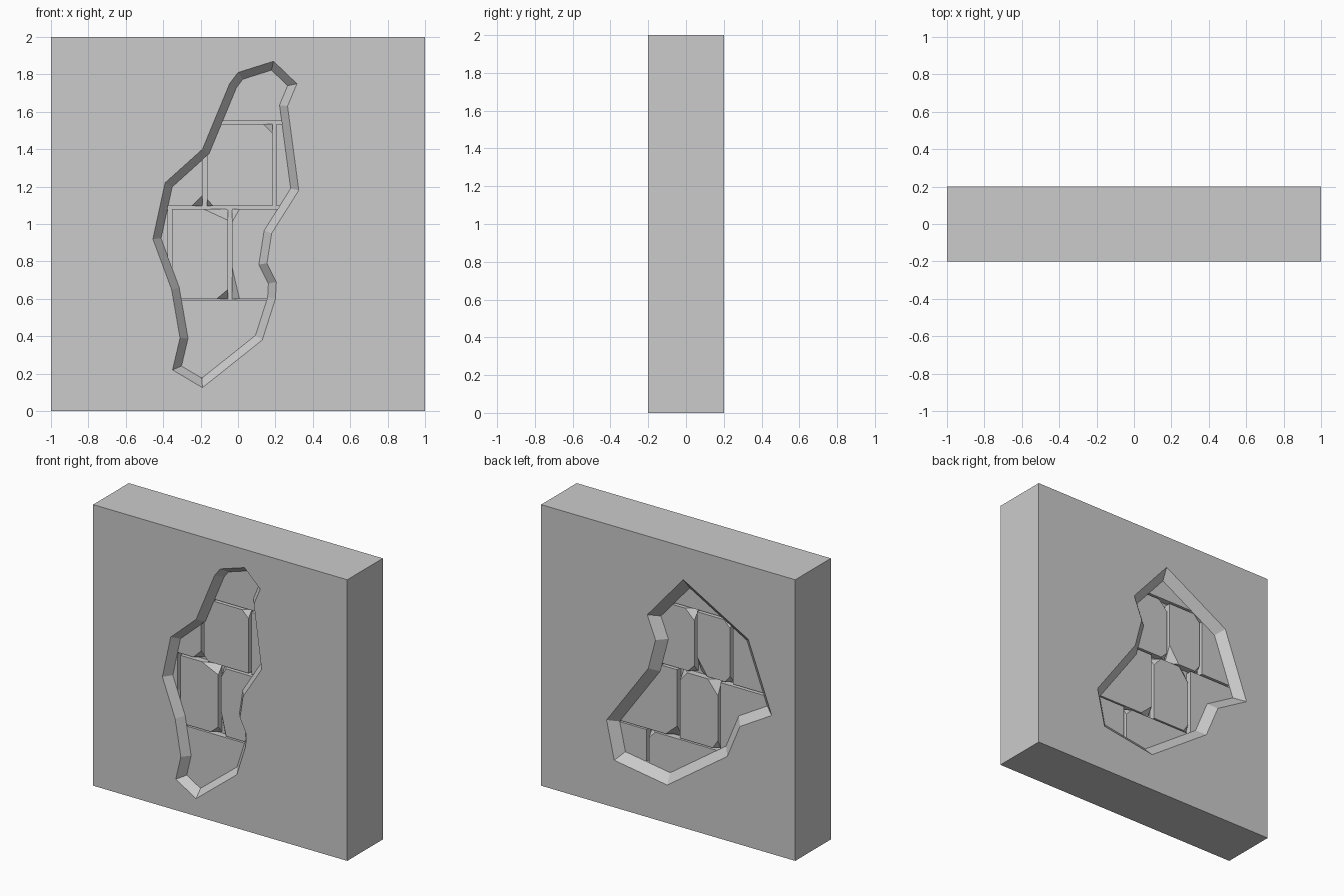
import bpy, bmesh
from mathutils import Vector

if "Cube" in bpy.data.objects:
    bpy.data.objects.remove(bpy.data.objects["Cube"])

BRICK_Y = 0.145   # half depth of the brick faces
MORTAR_Y = 0.10   # half depth of the mortar bed


def finish(name, bm):
    bmesh.ops.recalc_face_normals(bm, faces=bm.faces)
    me = bpy.data.meshes.new(name)
    bm.to_mesh(me)
    bm.free()
    ob = bpy.data.objects.new(name, me)
    bpy.context.collection.objects.link(ob)
    return ob


def add_box(name, x0, x1, y0, y1, z0, z1, chips=()):
    bm = bmesh.new()
    bmesh.ops.create_cube(bm, size=1)
    for v in bm.verts:
        v.co = Vector((x1 if v.co.x > 0 else x0, y1 if v.co.y > 0 else y0,
                       z1 if v.co.z > 0 else z0))
    # broken corners: side signs followed by the cut length on each axis
    for sx, sy, sz, a, b, c in chips:
        p = Vector((x1 if sx > 0 else x0, y1 if sy > 0 else y0, z1 if sz > 0 else z0))
        r = bmesh.ops.bisect_plane(bm, geom=bm.verts[:] + bm.edges[:] + bm.faces[:],
                                   plane_co=p - Vector((sx * a, 0, 0)),
                                   plane_no=Vector((sx / a, sy / b, sz / c)).normalized(),
                                   clear_outer=True)
        bmesh.ops.holes_fill(bm, edges=[e for e in bm.edges if e.is_boundary])
    return finish(name, bm)


def inset(points, d):
    """Move a closed outline inward by d with mitred corners."""
    pts = [Vector(p) for p in points]
    n = len(pts)
    area = sum(pts[i - 1].x * pts[i].y - pts[i].x * pts[i - 1].y for i in range(n))
    s = 1 if area > 0 else -1
    out = []
    for i in range(n):
        u = (pts[i] - pts[i - 1]).normalized()
        v = (pts[(i + 1) % n] - pts[i]).normalized()
        n1, n2 = Vector((-u.y, u.x)) * s, Vector((-v.y, v.x)) * s
        out.append(pts[i] + (n1 + n2) * d / max(0.5, 1 + n1.dot(n2)))
    return out


def hole_cutter(name, outline, side, taper):
    bm = bmesh.new()
    rings = []
    for y, d in ((0.25, 0), (0.2, 0), (BRICK_Y, taper), (MORTAR_Y, taper)):
        rings.append([bm.verts.new((p.x, side * y, p.y)) for p in inset(outline, d)])
    n = len(outline)
    for a, b in zip(rings, rings[1:]):
        for i in range(n):
            bm.faces.new((a[i - 1], a[i], b[i], b[i - 1]))
    bm.faces.new(rings[0])
    bm.faces.new(rings[-1])
    ob = finish(name, bm)
    ob.hide_render = True
    return ob


# Plaster wall with a broken patch on each face
front = [(.19, 1.87), (.315, 1.75), (.265, 1.63), (.325, 1.18), (.18, .95), (.155, .79),
         (.205, .69), (.2, .60), (.13, .38), (-.19, .125), (-.35, .22), (-.31, .39),
         (-.355, .65), (-.455, .92), (-.39, 1.22), (-.19, 1.40), (-.045, 1.75), (0, 1.81)]
back = [(-.118, 1.765), (.165, 1.44), (.10, 1.277), (.157, 1.06), (.485, .605),
        (.425, .335), (.008, .27), (-.465, .60), (-.565, .84), (-.815, .985), (-.63, 1.477)]
wall = add_box("plaster_wall", -1, 1, -.2, .2, 0, 2)
cutters = [hole_cutter("front_hole_cutter", front, -1, .042),
           hole_cutter("back_hole_cutter", back, 1, .06)]
for c in cutters:
    m = wall.modifiers.new("hole", 'BOOLEAN')
    m.operation = 'DIFFERENCE'
    m.solver = 'EXACT'
    m.object = c
bpy.context.view_layer.objects.active = wall
wall.select_set(True)
for m in wall.modifiers[:]:
    bpy.ops.object.modifier_apply(modifier=m.name)
for c in cutters:
    bpy.data.objects.remove(c)

# Exposed bricks: row heights, joint positions, and chipped corners per brick
rows = [
    (.18, .59, [-.6, .20, .6], {
        0: [(1, 1, 1, .05, .03, .05)]}),
    (.60, 1.08, [-.85, -.363, -.043, .5], {
        0: [(1, -1, -1, .03, .03, .2)],
        1: [(1, -1, 1, .13, .05, .06), (1, -1, -1, .06, .045, .05),
            (1, 1, 1, .06, .05, .07), (-1, 1, 1, .08, .05, .10), (-1, 1, -1, .04, .03, .06)],
        2: [(-1, -1, 1, .04, .05, .07), (-1, -1, -1, .04, .045, .17),
            (-1, 1, -1, .09, .05, .08)]}),
    (1.095, 1.535, [-.8, -.46, -.178, .195, .5], {
        1: [(1, -1, -1, .06, .05, .06), (1, -1, 1, .02, .05, .2),
            (1, 1, -1, .08, .05, .12), (-1, 1, -1, .04, .04, .05), (-1, 1, 1, .05, .04, .05)],
        2: [(-1, -1, -1, .035, .04, .04), (1, -1, 1, .05, .04, .05),
            (-1, 1, 1, .07, .05, .07), (-1, 1, -1, .05, .04, .05)]}),
    (1.55, 1.9, [-.5, .5], {}),
]
for r, (z0, z1, joints, chips) in enumerate(rows):
    for i, (x0, x1) in enumerate(zip(joints, joints[1:])):
        add_box(f"brick_{r}_{i}", x0 + .011, x1 - .011, -BRICK_Y, BRICK_Y, z0, z1,
                chips.get(i, ()))

# Notched top edge of the long bottom brick
